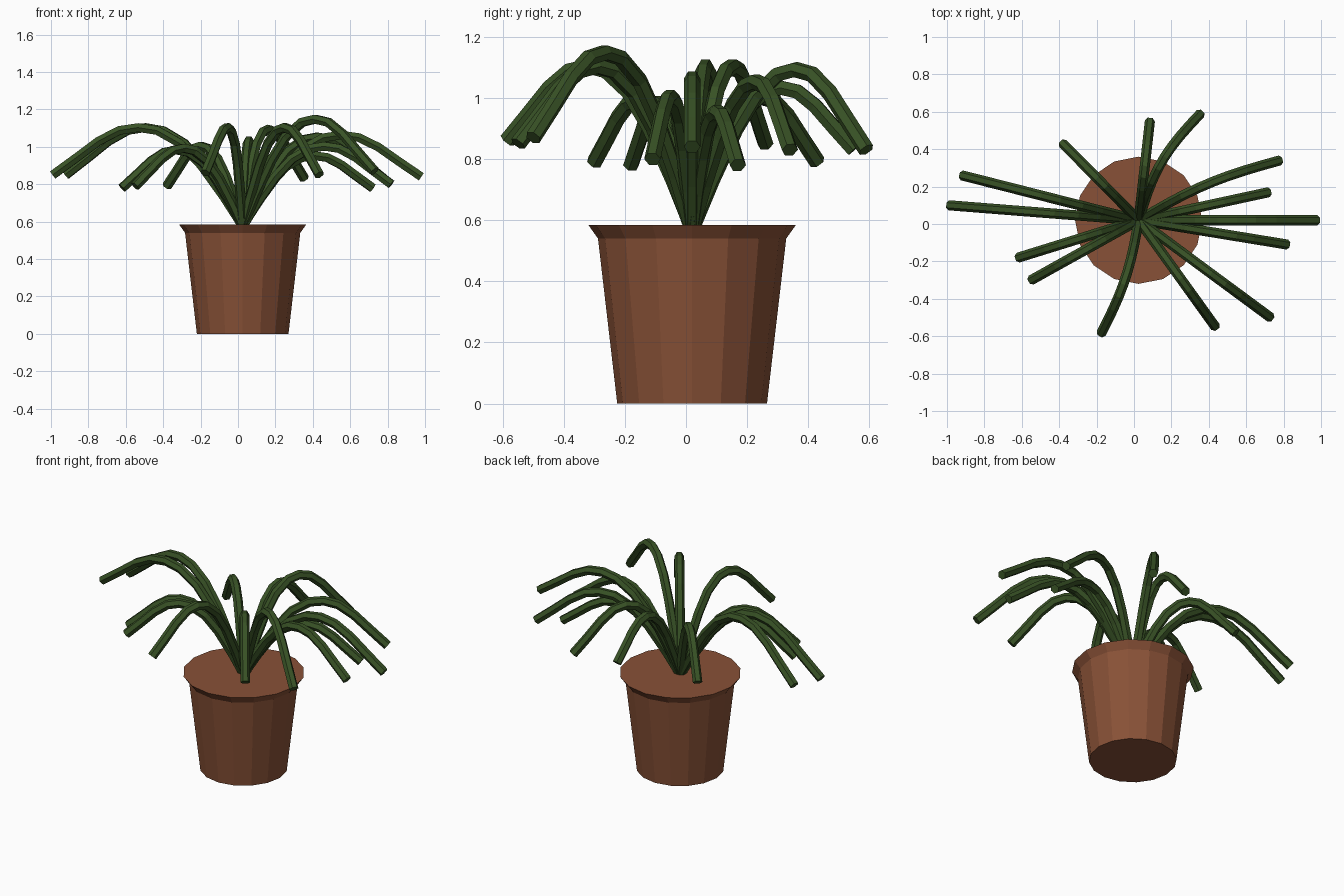
import bpy, bmesh, math
from mathutils import Vector

default = bpy.data.objects.get("Cube")
if default:
    bpy.data.objects.remove(default, do_unlink=True)


def make_material(name, rgb):
    mat = bpy.data.materials.new(name)
    mat.use_nodes = True
    mat.diffuse_color = (*rgb, 1)
    mat.node_tree.nodes["Principled BSDF"].inputs["Base Color"].default_value = (*rgb, 1)
    return mat


terracotta = make_material("terracotta", (0.25, 0.083, 0.038))
leaf_green = make_material("leaf green", (0.04, 0.085, 0.019))
CENTRE = Vector((0.025, 0.02, 0))
POT_TOP = 0.585
RADIUS = 0.027

# Pot: a tapered, faceted body with a flared rim and closed ends
bm = bmesh.new()
SIDES = 16
rings = []
for radius, z in [(0.245, 0), (0.308, 0.54), (0.34, POT_TOP)]:
    angles = [math.tau * i / SIDES for i in range(SIDES)]
    rings.append([bm.verts.new(CENTRE + Vector((radius * math.cos(a), radius * math.sin(a), z)))
                  for a in angles])
for low, high in zip(rings, rings[1:]):
    for i in range(SIDES):
        j = (i + 1) % SIDES
        bm.faces.new((low[i], low[j], high[j], high[i]))
bm.faces.new(rings[0][::-1])
bm.faces.new(rings[-1])
mesh = bpy.data.meshes.new("pot")
bm.to_mesh(mesh)
bm.free()
mesh.materials.append(terracotta)
pot = bpy.data.objects.new("pot", mesh)
bpy.context.collection.objects.link(pot)

# Shared arch: distance along the leaf, share of the rise (then of the drop)
ARCH = [(0, 0), (0.1, 0.3), (0.22, 0.62), (0.33, 0.84), (0.45, 0.97), (0.55, 1),
        (0.65, 0.94), (0.76, 0.71), (0.88, 0.35), (1, 0)]


def add_leaf(name, tip_x, tip_y, tip_z, top_z, bow=0):
    """A drooping six-sided tube from the pot centre to a tip."""
    reach = Vector((tip_x, tip_y, 0)) - CENTRE
    side = Vector((-reach.y, reach.x, 0)).normalized()
    curve = bpy.data.curves.new(name, "CURVE")
    curve.dimensions = "3D"
    curve.bevel_depth = RADIUS
    curve.bevel_resolution = 1
    curve.use_fill_caps = True
    spline = curve.splines.new("POLY")
    spline.use_smooth = False
    spline.points.add(len(ARCH) - 1)
    apex = top_z - RADIUS
    for point, (t, share) in zip(spline.points, ARCH):
        foot = POT_TOP - 0.01 if t < 0.5 else tip_z
        pos = CENTRE + reach * t + side * bow * math.sin(math.pi * t)
        point.co = (pos.x, pos.y, foot + (apex - foot) * share, 1)
    curve.materials.append(leaf_green)
    leaf = bpy.data.objects.new(name, curve)
    bpy.context.collection.objects.link(leaf)


# Leaves: tip position, crest height and sideways bow
LEAVES = [
    (-0.38, 0.43, 0.79, 1.03), (0.085, 0.55, 0.83, 1.06), (0.355, 0.59, 0.83, 1.12, 0.05),
    (0.78, 0.34, 0.83, 1.08, 0.035), (0.72, 0.17, 0.78, 0.98), (0.98, 0.02, 0.84, 1.09),
    (0.82, -0.11, 0.8, 1.03), (0.73, -0.5, 0.87, 1.175), (0.435, -0.55, 0.85, 1.13),
    (-0.175, -0.585, 0.86, 1.13, 0.03), (-0.55, -0.3, 0.79, 1.02), (-0.62, -0.18, 0.78, 1.01),
    (-0.92, 0.26, 0.85, 1.13), (-0.99, 0.1, 0.85, 1.13),
]
for number, data in enumerate(LEAVES, 1):
    add_leaf(f"leaf_{number}", *data)
